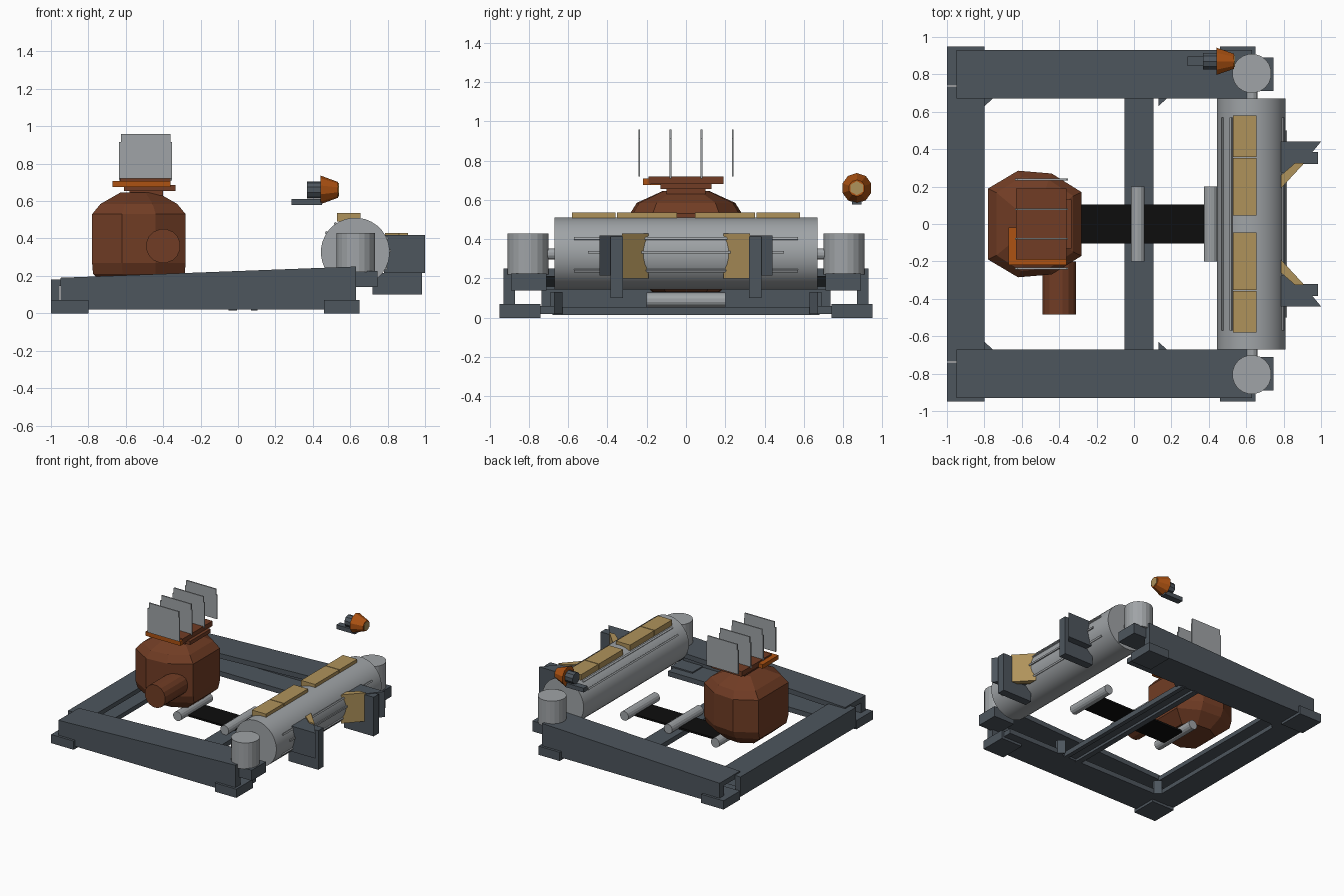
import bpy, bmesh, math
from mathutils import Vector

if "Cube" in bpy.data.objects:
    bpy.data.objects.remove(bpy.data.objects["Cube"])


def mat(name, col):
    m = bpy.data.materials.new(name)
    m.diffuse_color = (*col, 1)
    m.use_nodes = True
    m.node_tree.nodes["Principled BSDF"].inputs["Base Color"].default_value = m.diffuse_color
    return m


STEEL = mat("blue_grey_steel", (.075, .092, .11))
GREY = mat("light_grey_metal", (.35, .37, .385))
BROWN = mat("rust_brown", (.165, .046, .018))
ORANGE = mat("orange", (.42, .085, .006))
TAN = mat("tan", (.43, .29, .105))
BLACK = mat("black_rubber", (.004, .004, .004))


def finish(name, bm, m):
    bmesh.ops.recalc_face_normals(bm, faces=bm.faces[:])
    me = bpy.data.meshes.new(name)
    bm.to_mesh(me)
    bm.free()
    me.materials.append(m)
    o = bpy.data.objects.new(name, me)
    bpy.context.collection.objects.link(o)
    return o


def loft(name, rings, m):
    """Skin a list of equal-length point rings and cap both ends."""
    bm = bmesh.new()
    rows = [[bm.verts.new(p) for p in r] for r in rings]
    n = len(rows[0])
    for a, b in zip(rows, rows[1:]):
        for i in range(n):
            bm.faces.new((a[i], a[(i + 1) % n], b[(i + 1) % n], b[i]))
    bm.faces.new(rows[0])
    bm.faces.new(rows[-1])
    return finish(name, bm, m)


def place(axis, u, v, w):
    return {'x': (w, u, v), 'y': (u, w, v), 'z': (u, v, w)}[axis]


def prism(name, pts, axis, lo, hi, m):
    return loft(name, [[place(axis, u, v, w) for u, v in pts] for w in (lo, hi)], m)


def box(name, x0, x1, y0, y1, z0, z1, m):
    return prism(name, [(x0, y0), (x1, y0), (x1, y1), (x0, y1)], 'z', z0, z1, m)


def cyl(name, axis, u, v, lo, hi, r, m, n=16, r2=None):
    rings = []
    for w, rad in ((lo, r), (hi, r if r2 is None else r2)):
        rings.append([place(axis, u + rad * math.cos(math.tau * (i + .5) / n),
                            v + rad * math.sin(math.tau * (i + .5) / n), w) for i in range(n)])
    return loft(name, rings, m)


def smooth(o):
    bpy.ops.object.select_all(action='DESELECT')
    o.select_set(True)
    bpy.context.view_layer.objects.active = o
    bpy.ops.object.shade_smooth_by_angle(angle=math.radians(30))


# Parts that repeat on both sides
for s, side in ((-1, "front"), (1, "back")):
    # side channel with a sloping top
    prism(side + "_side_web", [(-.95, .02), (.63, .02), (.63, .25), (-.95, .19)], 'y', s * .87, s * .93, STEEL)
    prism(side + "_side_top_flange", [(-.95, .15), (.63, .21), (.63, .25), (-.95, .19)], 'y', s * .67, s * .875, STEEL)
    box(side + "_side_bottom_flange", -.95, .63, s * .67, s * .875, .02, .06, STEEL)
    # feet
    box(side + "_left_foot", -1, -.8, s * .74, s * .95, 0, .07, STEEL)
    box(side + "_right_foot", .46, .65, s * .74, s * .95, 0, .07, STEEL)
    # corner gussets
    for x, d in ((-.8, .045), (.13, .045)):
        prism(side + "_gusset", [(x, s * .69), (x, s * .63), (x + d, s * .67), (x + d, s * .69)], 'z', .02, .13, STEEL)
    # drum motor, its mount and shaft
    box(side + "_motor_mount", .56, .745, s * .71, s * .89, .14, .225, STEEL)
    cyl(side + "_motor", 'z', .63, s * .805, .22, .43, .105, GREY, 20)
    cyl(side + "_drum_shaft", 'y', .63, .325, s * .66, s * .74, .03, GREY, 12)
    # wedge bracket with tan guide and hanging arm
    prism(side + "_bracket", [(.78, s * .44), (1, s * .44), (.9, s * .32), (.83, s * .26), (.78, s * .28)],
          'z', .215, .42, STEEL)
    prism(side + "_guide", [(.785, s * .19), (.91, s * .325), (.86, s * .325), (.785, s * .26)],
          'z', .20, .43, TAN)
    box(side + "_bracket_leg", .9, .985, s * .32, s * .385, .10, .415, STEEL)
    box(side + "_bracket_arm", .72, .985, s * .32, s * .385, .10, .215, STEEL)
    # tan wear plates on the drum
    for a, b in ((.045, .352), (.358, .58)):
        box(side + "_wear_plate", .53, .655, s * a, s * b, .49, .535, TAN)

# Left end channel and low crossmember
box("end_web", -1, -.955, -.735, .735, .02, .18, STEEL)
box("end_top_flange", -.96, -.8, -.735, .735, .145, .18, STEEL)
box("end_bottom_flange", -.96, -.8, -.735, .735, .02, .055, STEEL)
box("crossmember_top", -.05, .105, -.68, .68, .035, .055, STEEL)
box("crossmember_left_lip", -.05, -.005, -.68, .68, .015, .036, STEEL)
box("crossmember_right_lip", .07, .105, -.68, .68, .015, .036, STEEL)

# Drum with slim ridges
DX, DZ, DR = .627, .327, .184
smooth(cyl("drum", 'y', DX, DZ, -.67, .67, DR, GREY, 32))
for deg, half in ((24, .57), (-28, .57), (125, .57), (146, .57), (2, .5)):
    a = math.radians(deg)
    c, t = Vector((math.cos(a), math.sin(a))), Vector((-math.sin(a), math.cos(a)))
    q = [Vector((DX, DZ)) + c * r + t * w for r, w in ((.17, -.007), (.192, -.007), (.192, .007), (.17, .007))]
    prism("drum_ridge", q, 'y', -half, half, GREY)

# Belt and rollers
box("belt", -.42, .41, -.105, .105, .06, .075, BLACK)
for x in (-.4, .02, .41):
    cyl("roller", 'y', x, .09, -.2, .2, .038, GREY, 14)

# Tank: faceted body lofted from an octagon plan
plan = [(-.25, -.19), (-.09, -.285), (.09, -.27), (.25, -.17),
        (.25, .17), (.09, .27), (-.09, .285), (-.25, .19)]
levels = ((.13, .62, .6), (.21, .98, .9), (.27, 1, 1), (.53, 1, 1), (.585, .82, .88), (.645, .4, .42))
loft("tank", [[(-.53 + x * sx, y * sy, z) for x, y in plan] for z, sx, sy in levels], BROWN)
cyl("tank_port", 'y', -.4, .36, -.485, -.2, .092, BROWN, 16)

# Stacked plates on the tank
box("neck", -.58, -.4, -.1, .1, .63, .66, BROWN)
box("lower_plate", -.61, -.335, -.13, .13, .655, .685, BROWN)
box("upper_plate", -.63, -.36, -.19, .19, .68, .72, BROWN)
box("orange_edge_long", -.67, -.36, -.22, -.18, .675, .708, ORANGE)
box("orange_edge_short", -.67, -.625, -.22, -.02, .675, .708, ORANGE)

# Upright fins, stepped in at the top
for y, z0 in ((-.238, .72), (-.079, .71), (.079, .71), (.238, .72)):
    prism("fin", [(-.635, z0), (-.352, z0), (-.352, .915), (-.36, .915), (-.36, .96),
                  (-.625, .96), (-.625, .915), (-.635, .915)], 'y', y - .005, y + .005, GREY)

# Floating nozzle
cyl("nozzle_cone", 'x', .87, .66, .44, .535, .077, ORANGE, 10, .042)
cyl("nozzle_tip", 'x', .87, .66, .53, .539, .036, TAN, 6)
cyl("nozzle_body", 'x', .87, .66, .37, .445, .046, STEEL, 10)
box("nozzle_bar", .285, .45, .845, .895, .578, .612, STEEL)
